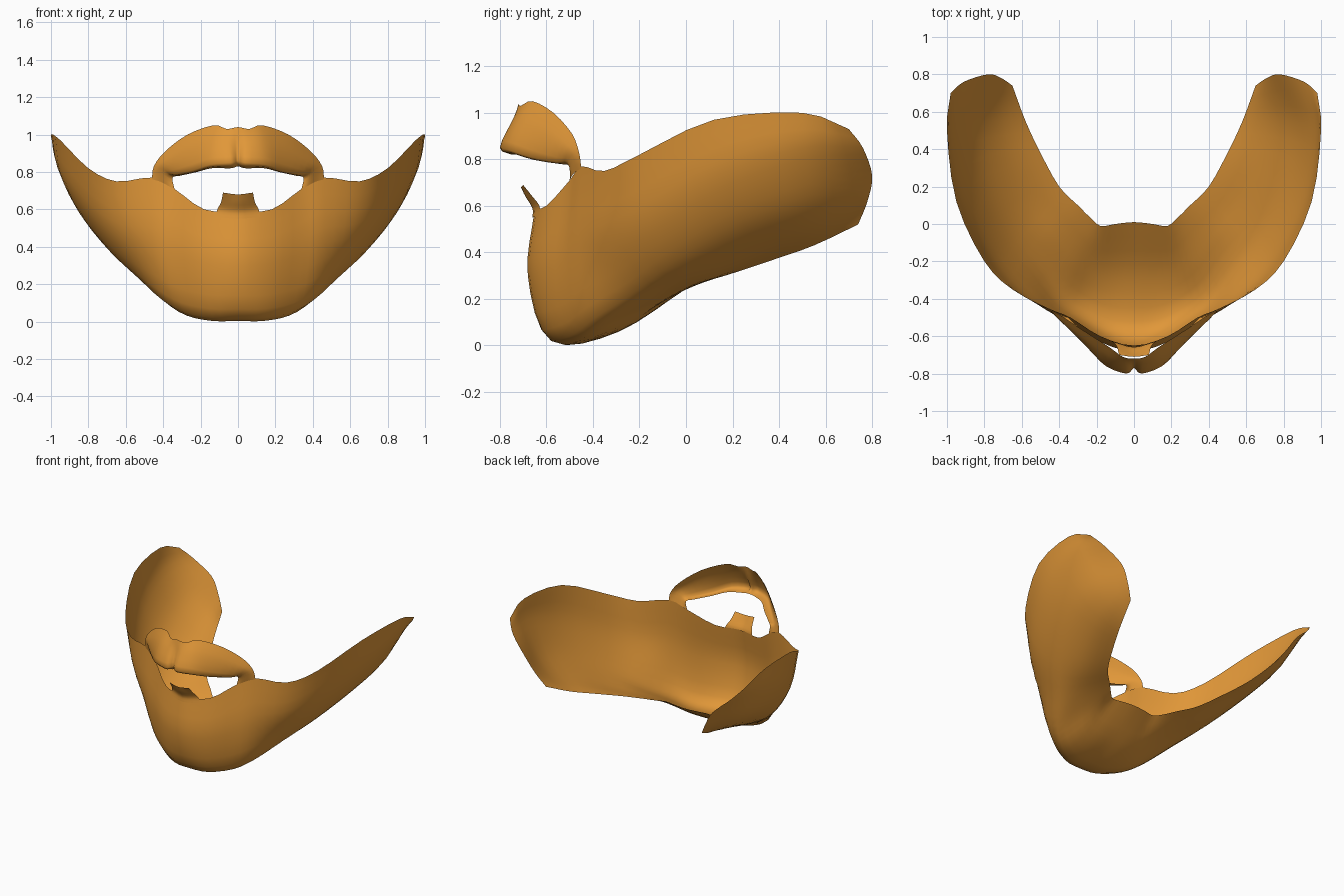
import bpy
from mathutils import Vector

cube = bpy.data.objects.get("Cube")
if cube:
    bpy.data.objects.remove(cube, do_unlink=True)

# One warm hair colour for every part
hair = bpy.data.materials.new("golden_brown_hair")
hair.use_nodes = True
hair.diffuse_color = (0.75, 0.31, 0.04, 1)
hair.node_tree.nodes["Principled BSDF"].inputs["Base Color"].default_value = hair.diffuse_color


def smooth_path(points, steps):
    """Sample a smooth curve passing through all the given points."""
    result = []
    last = len(points) - 1
    for i in range(last):
        a, b = points[i], points[i + 1]
        before = points[i - 1] if i > 0 else a + a - b
        after = points[i + 2] if i + 2 <= last else b + b - a
        start_tangent, end_tangent = (b - before) / 2, (after - a) / 2
        for k in range(steps):
            t = k / steps
            ease = t * t * (3 - 2 * t)
            result.append(a.lerp(b, ease)
                          + start_tangent * (t * (1 - t) ** 2)
                          - end_tangent * (t * t * (1 - t)))
    result.append(points[last])
    return result


def mirrored_sheet(name, half_profiles, along, across):
    """Loft a smooth sheet through profiles that run from the centre to the
    left side, repeated on the right. Profile points are in hundredths."""
    left = [[Vector(p) / 100 for p in profile] for profile in half_profiles]
    right = [[Vector((-p.x, p.y, p.z)) for p in profile] for profile in left[:0:-1]]
    columns = [smooth_path(profile, across) for profile in right + left]
    rails = [smooth_path(list(rail), along) for rail in zip(*columns)]
    count = len(rails[0])
    verts = [point for rail in rails for point in rail]
    faces = []
    for row in range(len(rails) - 1):
        for col in range(count - 1):
            corner = row * count + col
            faces.append((corner, corner + count, corner + count + 1, corner + 1))
    mesh = bpy.data.meshes.new(name)
    mesh.from_pydata(verts, [], faces)
    mesh.materials.append(hair)
    for polygon in mesh.polygons:
        polygon.use_smooth = True
    mesh.update()
    sheet = bpy.data.objects.new(name, mesh)
    bpy.context.collection.objects.link(sheet)
    return sheet


# Beard: each profile runs from the cheek edge down and under to the neck edge
beard_profiles = [
    [(0, -65, 59), (0, -68, 30), (0, -58, 2), (0, -29, 6), (0, 1, 25)],
    [(18, -60, 60), (18, -63, 31), (14, -56, 2), (12, -29, 6), (10, 0, 25)],
    [(34, -50, 71), (34, -53, 36), (29, -48, 5), (23, -26, 9), (18, -1, 25)],
    [(46, -45, 77), (46, -46, 42), (41, -39, 12), (32, -18, 16), (24, 4, 26)],
    [(65, -35, 75), (61, -34, 45), (53, -22, 23), (42, -6, 23), (30, 10, 28)],
    [(80, -20, 82), (76, -16, 55), (68, -4, 37), (55, 8, 30), (40, 20, 31)],
    [(95, 12, 97), (92, 16, 74), (82, 24, 54), (67, 31, 42), (50, 38, 37)],
    [(100, 50, 100), (97, 51, 85), (86, 54, 65), (73, 55, 52), (58, 55, 43)],
    [(98, 70, 93), (91, 76, 85), (78, 80, 73), (71, 78, 62), (65, 74, 52)],
]
mirrored_sheet("beard", beard_profiles, along=3, across=4)

# Moustache: each profile runs from the upper edge to the curled lower lip
moustache_profiles = [
    [(0, -72, 104), (0, -74, 96), (0, -77, 86), (0, -74, 83)],
    [(6, -71, 103), (5, -75, 96), (4, -80, 85), (4, -75, 82)],
    [(13, -66, 105), (14, -72, 96), (15, -76, 84), (14, -70, 82)],
    [(27, -57, 100), (26, -63, 92), (24, -67, 81), (22, -62, 80)],
    [(39, -49, 91), (37, -54, 86), (34, -56, 79), (31, -54, 78)],
    [(45, -46, 83), (42, -49, 82), (38, -51, 79), (35, -50, 77)],
    [(46, -45, 76), (42, -47, 75), (38, -49, 73), (34, -50, 71)],
]
mirrored_sheet("moustache", moustache_profiles, along=3, across=3)

# Small tuft under the lip, curling forward and blending into the chin
tuft_profiles = [
    [(0, -71, 68), (0, -69, 64), (0, -66, 59), (0, -66, 55)],
    [(8, -70, 69), (9, -66, 64), (11, -63, 60), (12, -63, 56)],
]
mirrored_sheet("chin_tuft", tuft_profiles, along=3, across=3)
